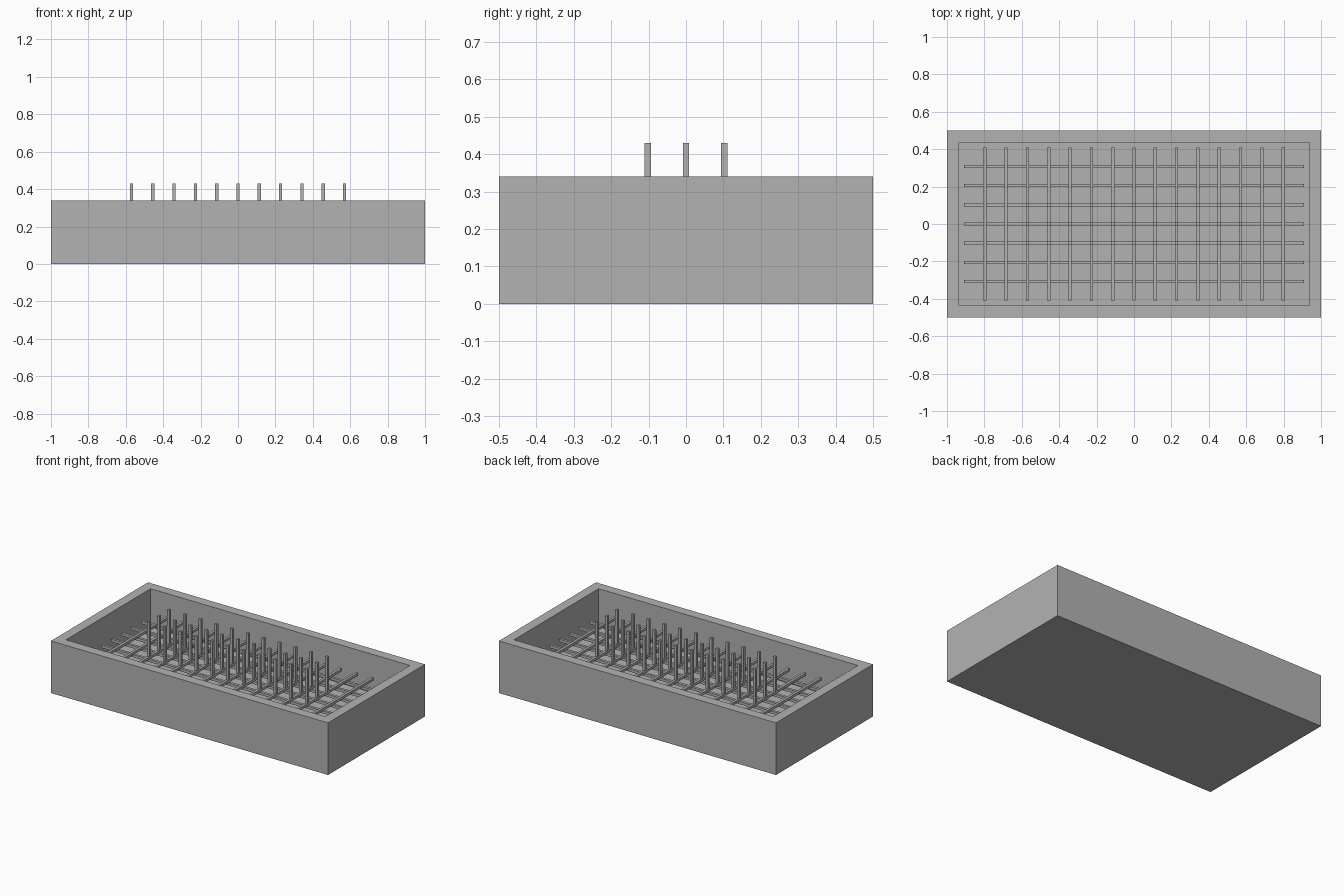
import bpy
import bmesh
from mathutils import Matrix, Vector

if "Cube" in bpy.data.objects:
    bpy.data.objects.remove(bpy.data.objects["Cube"], do_unlink=True)

grey = bpy.data.materials.new("plain grey")
grey.use_nodes = True
grey.diffuse_color = (0.45, 0.45, 0.45, 1)
grey.node_tree.nodes["Principled BSDF"].inputs["Base Color"].default_value = grey.diffuse_color

LENGTH, WIDTH, HEIGHT = 2.0, 1.0, 0.34
WALL, FLOOR = 0.09, 0.09
WIRE = 0.017
COLUMN_STEP, ROW_STEP = 0.114, 0.1025
ROW_Z = 0.179
COLUMN_Z = ROW_Z + WIRE
PEG_TOP = 0.43


def finish(name, bm):
    mesh = bpy.data.meshes.new(name)
    bm.to_mesh(mesh)
    bm.free()
    mesh.materials.append(grey)
    obj = bpy.data.objects.new(name, mesh)
    bpy.context.collection.objects.link(obj)
    return obj


def add_box(bm, centre, size):
    matrix = Matrix.Translation(centre) @ Matrix.Diagonal((*size, 1))
    return bmesh.ops.create_cube(bm, size=1, matrix=matrix)["verts"]


# Open tray: inset the top face and push it down to the floor
bm = bmesh.new()
add_box(bm, (0, 0, HEIGHT / 2), (LENGTH, WIDTH, HEIGHT))
bm.normal_update()
top = max(bm.faces, key=lambda f: f.calc_center_median().z)
bmesh.ops.inset_region(bm, faces=[top], thickness=WALL)
pocket = bmesh.ops.extrude_discrete_faces(bm, faces=[top])["faces"][0]
bmesh.ops.translate(bm, verts=pocket.verts, vec=Vector((0, 0, FLOOR - HEIGHT)))
bmesh.ops.recalc_face_normals(bm, faces=bm.faces)
finish("tray", bm)

# Long wires spanning the tray end to end
bm = bmesh.new()
for i in range(-3, 4):
    add_box(bm, (0, i * ROW_STEP, ROW_Z), (LENGTH - 2 * WALL, WIRE, WIRE))
finish("long_wires", bm)

# Cross wires resting on the long wires
bm = bmesh.new()
for i in range(-7, 8):
    add_box(bm, (i * COLUMN_STEP, 0, COLUMN_Z), (WIRE, WIDTH - 2 * WALL, WIRE))
finish("cross_wires", bm)

# Upright pegs in three rows over the wire crossings
bm = bmesh.new()
for i in range(-5, 6):
    for j in range(-1, 2):
        add_box(bm, (i * COLUMN_STEP, j * ROW_STEP, (PEG_TOP + COLUMN_Z) / 2),
                (WIRE, WIRE, PEG_TOP - COLUMN_Z))
finish("pegs", bm)
